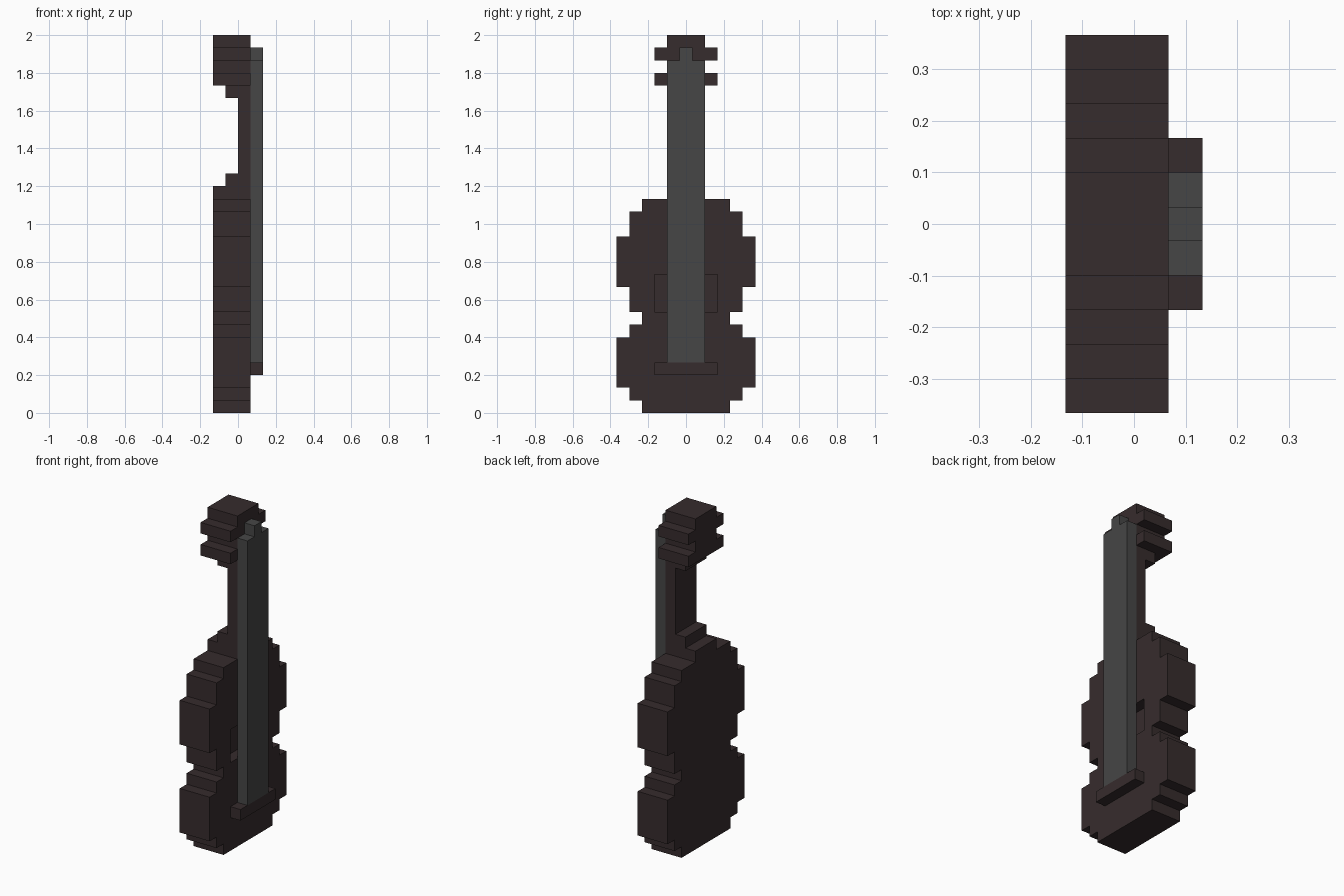
import bpy, bmesh
from mathutils import Vector

U = 1 / 15  # one block

cube = bpy.data.objects.get("Cube")
if cube:
    bpy.data.objects.remove(cube, do_unlink=True)


def material(name, rgb):
    mat = bpy.data.materials.new(name)
    mat.use_nodes = True
    mat.diffuse_color = (*rgb, 1)
    mat.node_tree.nodes["Principled BSDF"].inputs["Base Color"].default_value = (*rgb, 1)
    return mat


dark_brown = material("dark brown", (0.037, 0.025, 0.026))
grey = material("charcoal grey", (0.061, 0.061, 0.061))


def prism(name, outline, axis, start, end, mat):
    """Extrude an outline, in blocks, along x (outline y, z) or y (outline x, z)."""
    bm = bmesh.new()
    if axis == "x":
        points = [(start, a, z) for a, z in outline]
        move = Vector((end - start, 0, 0))
    else:
        points = [(a, start, z) for a, z in outline]
        move = Vector((0, end - start, 0))
    face = bm.faces.new([bm.verts.new(Vector(p) * U) for p in points])
    new = bmesh.ops.extrude_face_region(bm, geom=[face])["geom"]
    bmesh.ops.translate(bm, vec=move * U,
                        verts=[v for v in new if isinstance(v, bmesh.types.BMVert)])
    bmesh.ops.recalc_face_normals(bm, faces=bm.faces)
    mesh = bpy.data.meshes.new(name)
    bm.to_mesh(mesh)
    bm.free()
    mesh.materials.append(mat)
    obj = bpy.data.objects.new(name, mesh)
    bpy.context.collection.objects.link(obj)
    return obj


def rect(a0, a1, z0, z1):
    return [(a0, z0), (a1, z0), (a1, z1), (a0, z1)]


# Body: stepped outline given as (top of step, half width)
steps = [(1, 3.5), (2, 4.5), (6, 5.5), (7, 4.5), (8, 3.5),
         (10, 4.5), (14, 5.5), (16, 4.5), (17, 3.5)]
side, bottom = [], 0
for top, half in steps:
    side += [(half, bottom), (half, top)]
    bottom = top
outline = side + [(-y, z) for y, z in reversed(side)]
body = prism("body", outline, "x", -2, 1, dark_brown)

# Sound hole: shallow recess in the face of the body
cutter = prism("sound_hole_cutter", rect(-2.5, 2.5, 8, 11), "x", 0, 2, dark_brown)
cutter.hide_render = True
cut = body.modifiers.new("sound_hole", "BOOLEAN")
cut.operation = "DIFFERENCE"
cut.solver = "EXACT"
cut.object = cutter
bpy.context.view_layer.objects.active = body
bpy.ops.object.modifier_apply(modifier=cut.name)
bpy.data.objects.remove(cutter, do_unlink=True)

# Heel, neck and head as one side profile
neck = [(1, 17), (1, 30), (-2, 30), (-2, 26), (-1, 26), (-1, 25), (0, 25),
        (0, 19), (-1, 19), (-1, 18), (-2, 18), (-2, 17)]
prism("neck_and_head", neck, "y", -1.5, 1.5, dark_brown)

# Tuning pegs: two on each side of the head
for label, sign in (("left", 1), ("right", -1)):
    for level, z in (("lower", 26), ("upper", 28)):
        prism(f"{level}_peg_{label}", rect(sign * 1.5, sign * 2.5, z, z + 1),
              "x", -2, 1, dark_brown)

# Fingerboard with a narrow tip, and the bridge under it
board = [(-1.5, 4), (1.5, 4), (1.5, 28), (0.5, 28), (0.5, 29),
         (-0.5, 29), (-0.5, 28), (-1.5, 28)]
prism("fingerboard", board, "x", 1, 2, grey)
prism("bridge", rect(-2.5, 2.5, 3, 4), "x", 1, 2, dark_brown)
